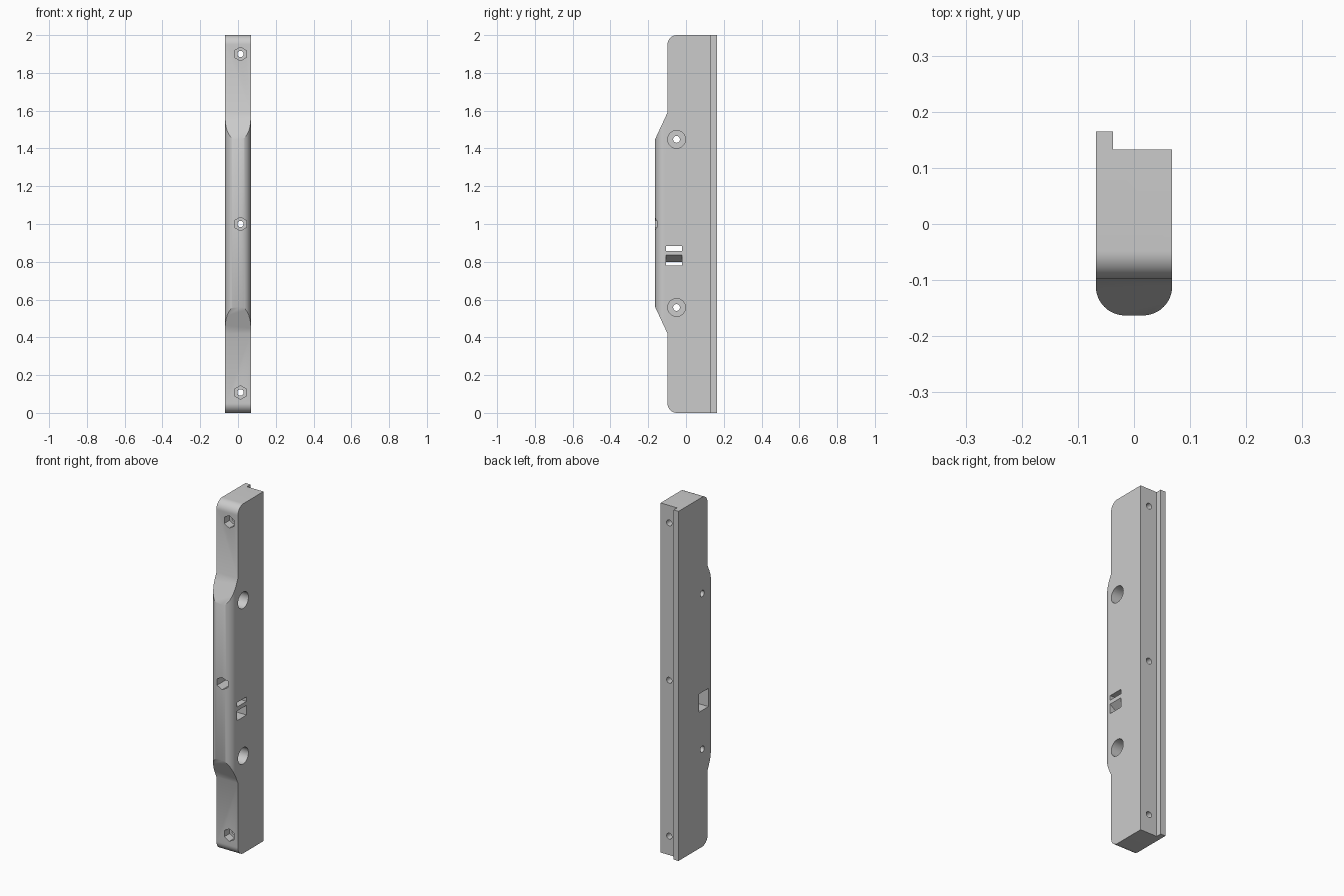
import bpy, bmesh
from math import sin, cos, pi, radians

cube = bpy.data.objects.get("Cube")
if cube:
    bpy.data.objects.remove(cube, do_unlink=True)

grey = bpy.data.materials.new("light grey plastic")
grey.use_nodes = True
colour = (0.6, 0.6, 0.6, 1)
grey.diffuse_color = colour
grey.node_tree.nodes["Principled BSDF"].inputs["Base Color"].default_value = colour


def prism(name, points, axis, lo, hi):
    """Extrude a 2D outline along one axis; the outline uses the other two axes in order."""
    bm = bmesh.new()

    def place(p, d):
        co = list(p)
        co.insert(axis, d)
        return bm.verts.new(co)

    a = [place(p, lo) for p in points]
    b = [place(p, hi) for p in points]
    bm.faces.new(a)
    bm.faces.new(b[::-1])
    for i in range(len(a)):
        j = (i + 1) % len(a)
        bm.faces.new((a[i], b[i], b[j], a[j]))
    bmesh.ops.recalc_face_normals(bm, faces=bm.faces[:])
    mesh = bpy.data.meshes.new(name)
    bm.to_mesh(mesh)
    bm.free()
    mesh.materials.append(grey)
    obj = bpy.data.objects.new(name, mesh)
    bpy.context.collection.objects.link(obj)
    return obj


def arc(cx, cy, r, start, end, n=12):
    return [(cx + r * cos(radians(start + (end - start) * i / n)),
             cy + r * sin(radians(start + (end - start) * i / n))) for i in range(n + 1)]


def circle(cx, cy, r, n=32, turn=0.0):
    return [(cx + r * cos(2 * pi * i / n + turn), cy + r * sin(2 * pi * i / n + turn))
            for i in range(n)]


def box(x0, y0, x1, y1):
    return [(x0, y0), (x1, y0), (x1, y1), (x0, y1)]


def combine(target, tool, operation):
    mod = target.modifiers.new(tool.name, 'BOOLEAN')
    mod.operation = operation
    mod.solver = 'EXACT'
    mod.object = tool
    bpy.context.view_layer.objects.active = target
    bpy.ops.object.modifier_apply(modifier=mod.name)
    bpy.data.objects.remove(tool, do_unlink=True)


# Side outline: rounded ends and a raised grip on the front
W, FRONT, GRIP, R = 0.068, -0.098, -0.163, 0.05
side = (arc(FRONT + R, R, R, 270, 180)
        + [(FRONT, 0.42), (GRIP, 0.56), (GRIP, 1.45), (FRONT, 1.59)]
        + arc(FRONT + R, 2 - R, R, 180, 90)
        + [(0.165, 2), (0.165, 0)])
body = prism("handle_body", side, 0, -0.2, 0.2)

# Plan outline: rounded grip edges and a locating lip at the back
C = 0.052
plan = (arc(-W + C, GRIP + C, C, 180, 270)
        + arc(W - C, GRIP + C, C, 270, 360)
        + [(W, 0.133), (-0.037, 0.133), (-0.037, 0.165), (-W, 0.165)])
combine(body, prism("plan_cutter", plan, 2, -0.1, 2.1), 'INTERSECT')

# Front bolt holes with hexagonal nut pockets
for z in (0.108, 1.0, 1.9):
    combine(body, prism("nut_pocket", circle(0.013, z, 0.036, 6, pi / 6), 1, -0.3, -0.05), 'DIFFERENCE')
    combine(body, prism("bolt_hole", circle(0.013, z, 0.017), 1, -0.3, 0.3), 'DIFFERENCE')

# Side screw holes with deep counterbores
for z in (0.558, 1.448):
    combine(body, prism("counterbore", circle(-0.05, z, 0.047), 0, -0.032, 0.3), 'DIFFERENCE')
    combine(body, prism("screw_hole", circle(-0.05, z, 0.018), 0, -0.3, 0.3), 'DIFFERENCE')

# Strap opening through the side, crossed by a bar with a sloping underside
combine(body, prism("strap_opening", box(-0.106, 0.78, -0.02, 0.884), 0, -0.3, 0.3), 'DIFFERENCE')
bar = [(W, 0.858), (W, 0.835), (0.02, 0.80), (0.02, 0.858)]
combine(body, prism("strap_bar", bar, 1, -0.109, -0.017), 'UNION')

# Smooth curves, crisp edges
body.select_set(True)
bpy.context.view_layer.objects.active = body
bpy.ops.object.shade_smooth_by_angle(angle=radians(30))
